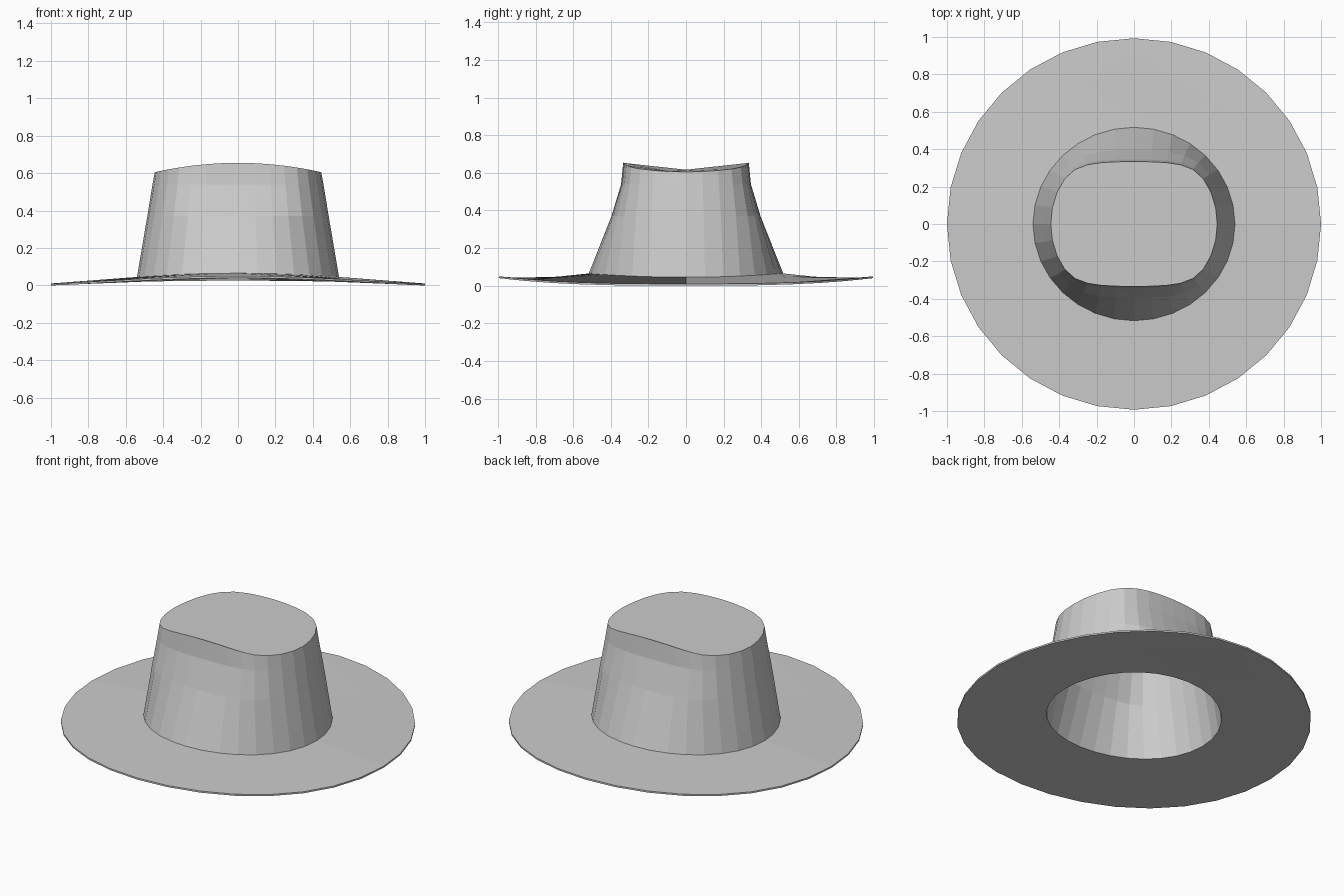
import bpy
import bmesh
from math import sin, cos, pi

cube = bpy.data.objects.get("Cube")
if cube:
    bpy.data.objects.remove(cube, do_unlink=True)

SIDES = 32
HALF = SIDES // 2

felt = bpy.data.materials.new("grey_felt")
felt.use_nodes = True
felt.diffuse_color = (0.6, 0.6, 0.6, 1)
felt.node_tree.nodes["Principled BSDF"].inputs["Base Color"].default_value = (0.6, 0.6, 0.6, 1)


def ellipse(rx, ry, z, rise, power=2):
    """Ring that curves upward towards front and back."""
    angles = [2 * pi * i / SIDES for i in range(SIDES)]
    return [(rx * cos(a), ry * sin(a), z + rise * abs(sin(a)) ** power) for a in angles]


def pinched(radius, limit, z, rise=0):
    """Round ring softly flattened at front and back."""
    ring = []
    for x, y, h in ellipse(radius, radius, z, rise):
        ring.append((x, y / (1 + abs(y / limit) ** 6) ** (1 / 6), h))
    return ring


def add_rings(bm, rings):
    return [[bm.verts.new(p) for p in ring] for ring in rings]


def wall(bm, low, high):
    for i in range(SIDES):
        j = (i + 1) % SIDES
        bm.faces.new((low[i], low[j], high[j], high[i]))


def annulus(bm, outer, inner, flip=False):
    """Flat ring made of a back half and a front half."""
    for start in (0, HALF):
        ids = [(start + i) % SIDES for i in range(HALF + 1)]
        loop = [outer[i] for i in ids] + [inner[i] for i in reversed(ids)]
        bm.faces.new(loop[::-1] if flip else loop)


def finish(bm, name):
    mesh = bpy.data.meshes.new(name)
    bm.to_mesh(mesh)
    bm.free()
    mesh.materials.append(felt)
    obj = bpy.data.objects.new(name, mesh)
    bpy.context.collection.objects.link(obj)
    return obj


def shell(name, rings, inside=False):
    """Wall through the rings, closed on top."""
    bm = bmesh.new()
    loops = add_rings(bm, rings)
    for low, high in zip(loops, loops[1:]):
        wall(bm, low, high)
    bm.faces.new(loops[-1])
    if inside:
        bmesh.ops.reverse_faces(bm, faces=bm.faces[:])
    finish(bm, name)


crown_base = ellipse(0.54, 0.517, 0.045, 0.02)
lining_base = ellipse(0.505, 0.475, 0.033, 0.02)

# Crown, pinched towards the top
shell("crown", [
    crown_base,
    pinched(0.485, 0.42, 0.37),
    pinched(0.457, 0.357, 0.54),
    pinched(0.445, 0.345, 0.605, 0.05),
])

# Inner lining of the crown
shell("crown_lining", [
    lining_base,
    pinched(0.45, 0.385, 0.36),
    pinched(0.425, 0.325, 0.52),
    pinched(0.415, 0.315, 0.58, 0.05),
], inside=True)

# Brim with upturned front and back
bm = bmesh.new()
rim_low, rim_high, top_hole, under_hole = add_rings(bm, [
    ellipse(1, 0.993, 0, 0.04, 3),
    ellipse(1, 0.993, 0.01, 0.04, 3),
    crown_base,
    lining_base,
])
wall(bm, rim_low, rim_high)
annulus(bm, rim_high, top_hole)
annulus(bm, rim_low, under_hole, flip=True)
finish(bm, "brim")
